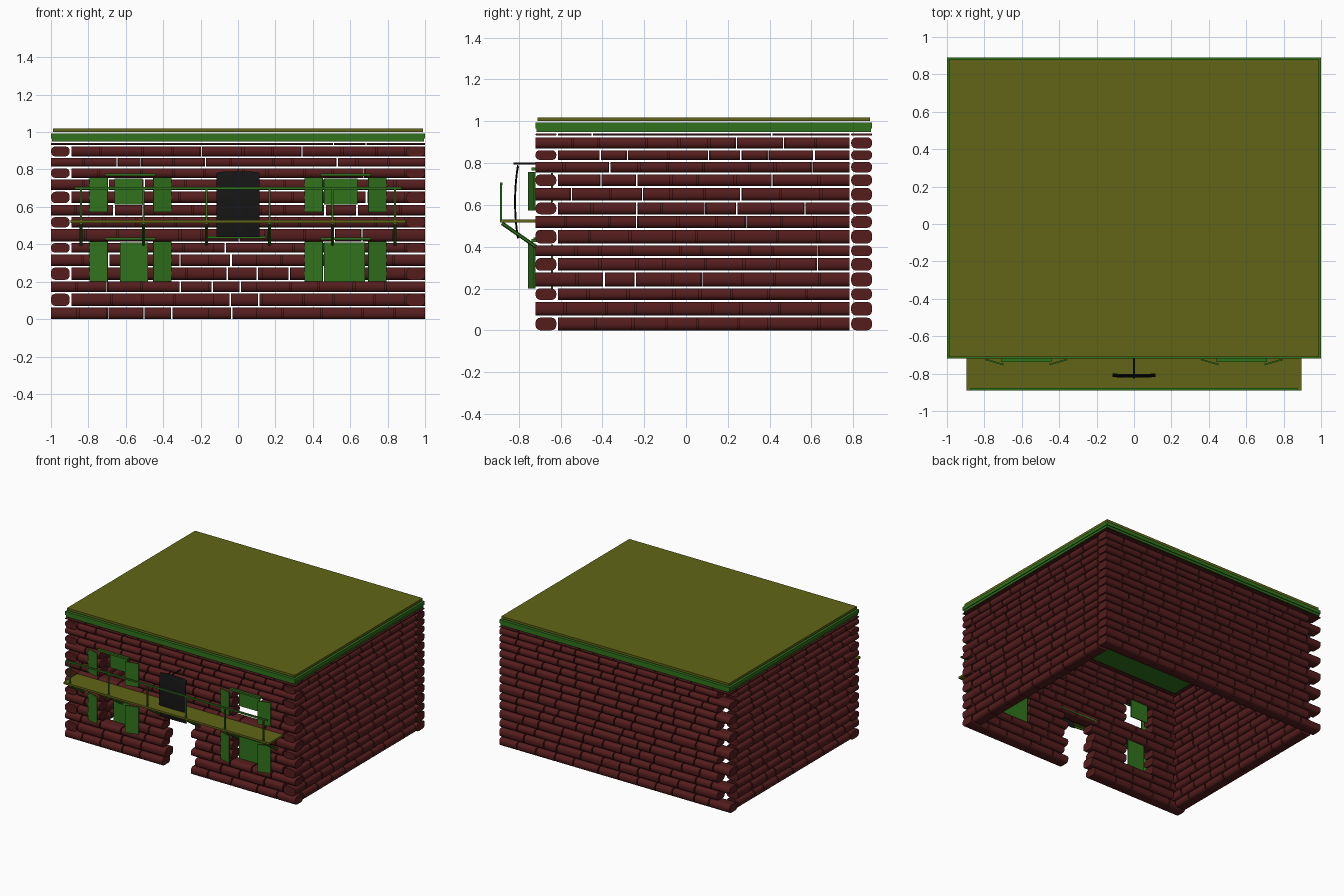
import bpy, bmesh, math, random
from mathutils import Matrix, Vector

if "Cube" in bpy.data.objects:
    bpy.data.objects.remove(bpy.data.objects["Cube"])
random.seed(4)

def material(name, rgb):
    m = bpy.data.materials.new(name)
    m.diffuse_color = (*rgb, 1)
    m.use_nodes = True
    m.node_tree.nodes["Principled BSDF"].inputs["Base Color"].default_value = m.diffuse_color
    return m

RED = material("dark_red", (0.09, 0.012, 0.012))
GREEN = material("green", (0.03, 0.17, 0.012))
OLIVE = material("olive", (0.12, 0.13, 0.008))
BLACK = material("black", (0.008, 0.008, 0.008))

def finish(bm, name, mat):
    bmesh.ops.recalc_face_normals(bm, faces=bm.faces)
    me = bpy.data.meshes.new(name)
    bm.to_mesh(me)
    bm.free()
    ob = bpy.data.objects.new(name, me)
    me.materials.append(mat)
    bpy.context.collection.objects.link(ob)
    return ob

def box(name, x, y, z, mat, rot=0.0):
    """Box from (min, max) ranges, optionally turned about its vertical axis."""
    bm = bmesh.new()
    c = Vector([(r[0] + r[1]) / 2 for r in (x, y, z)])
    s = [r[1] - r[0] for r in (x, y, z)]
    bmesh.ops.create_cube(bm, size=1, matrix=Matrix.Translation(c)
                          @ Matrix.Rotation(rot, 4, 'Z') @ Matrix.Diagonal((*s, 1)))
    return finish(bm, name, mat)

def rod(name, a, b, r, mat, sides=8):
    a, b = Vector(a), Vector(b)
    bm = bmesh.new()
    q = (b - a).to_track_quat('Z', 'Y').to_matrix().to_4x4()
    bmesh.ops.create_cone(bm, cap_ends=True, segments=sides, radius1=r, radius2=r,
                          depth=(b - a).length, matrix=Matrix.Translation((a + b) / 2) @ q)
    return finish(bm, name, mat)

# Overall layout
X0, X1, Y0, Y1, T = -1.0, 1.0, -0.72, 0.89, 0.1
ROWS = [0, .07, .145, .21, .285, .355, .415, .49, .555, .62, .69, .755, .815, .87, .932, .947]
GAP = 0.009

def brick(bm, axis, a, b, mid, z0, z1):
    """Log-like brick: rounded section pushed along the wall."""
    hd, hz = T / 2, (z1 - z0) / 2
    r = min(0.024, hz * 0.85)
    rings = [[], []]
    for sx, sz, start in ((1, 1, 0), (-1, 1, 90), (-1, -1, 180), (1, -1, 270)):
        for k in range(4):
            t = math.radians(start + 30 * k)
            d = mid + sx * (hd - r) + r * math.cos(t)
            z = (z0 + z1) / 2 + sz * (hz - r) + r * math.sin(t)
            for ring, p in zip(rings, (a, b)):
                ring.append(bm.verts.new((p, d, z) if axis == 'x' else (d, p, z)))
    n = len(rings[0])
    for i in range(n):
        j = (i + 1) % n
        bm.faces.new((rings[0][i], rings[0][j], rings[1][j], rings[1][i]))
    bm.faces.new(rings[0])
    bm.faces.new(rings[1])

def run(bm, axis, a, b, mid, z0, z1):
    """Fill one stretch of a course with bricks of varied length."""
    n = max(1, round((b - a) / 0.17))
    cuts = [a + (b - a) * (i + (random.uniform(-.22, .22) if 0 < i < n else 0)) / n
            for i in range(n + 1)]
    for p, q in zip(cuts, cuts[1:]):
        brick(bm, axis, p, q - (GAP if q != cuts[-1] else 0), mid, z0, z1)

# Brick walls, with door and window openings left in the front courses
walls = {k: bmesh.new() for k in ("front_wall", "back_wall", "left_wall", "right_wall")}
for i in range(len(ROWS) - 1):
    z0, z1 = ROWS[i], ROWS[i + 1] - (GAP if i < 14 else .006)
    odd = i % 2
    holes = []
    if i <= 5:
        holes.append((-.13, .13) if odd else (-.155, .095))
    if 3 <= i <= 5 or 8 <= i <= 10:
        holes += [(-.70, -.45), (.45, .70)]
    a = X0 + T + GAP if odd else X0
    end = X1 - T - GAP if odd else X1
    for h0, h1 in sorted(holes):
        run(walls["front_wall"], 'x', a, h0, Y0 + T / 2, z0, z1)
        a = h1
    run(walls["front_wall"], 'x', a, end, Y0 + T / 2, z0, z1)
    run(walls["back_wall"], 'x', X0 + T + GAP if odd else X0, X1, Y1 - T / 2, z0, z1)
    ya = Y0 if odd else Y0 + T + GAP
    for name, x in (("left_wall", X0 + T / 2), ("right_wall", X1 - T / 2)):
        run(walls[name], 'y', ya, Y1 - T - GAP, x, z0, z1)
for name, bm in walls.items():
    ob = finish(bm, name, RED)
    bpy.ops.object.select_all(action='DESELECT')
    ob.select_set(True)
    bpy.context.view_layer.objects.active = ob
    bpy.ops.object.shade_smooth_by_angle(angle=math.radians(40))

# Cornice and flat roof
box("cornice_lower", (X0 + .006, X1 - .006), (Y0 + .006, Y1 - .006), (.949, .966), GREEN)
box("cornice_upper", (X0, X1), (Y0, Y1), (.966, .993), GREEN)
box("roof_plate", (X0 + .01, X1 - .01), (Y0 + .01, Y1 - .01), (1.0, 1.018), OLIVE)

# Balcony with railing and diagonal brackets
box("balcony_floor", (-.895, .895), (-.89, Y0 + .01), (.515, .53), OLIVE)
box("balcony_rail", (-.875, .875), (-.89, -.878), (.694, .706), GREEN)
for x in (-.84, -.505, -.168, .168, .505, .84):
    box("balcony_post", (x - .005, x + .005), (-.889, -.879), (.53, .695), GREEN)
    rod("balcony_bracket", (x, -.88, .512), (x, -.715, .398), .009, GREEN, 6)

# Windows: lintel, sill, angled shutters and inner panel
PANELS = {(-1, 0): (-.63, -.48), (-1, 1): (-.66, -.51), (1, 0): (.46, .68), (1, 1): (.46, .64)}
for (side, floor), px in PANELS.items():
    z0, z1 = ((.20, .415), (.572, .757))[floor]
    cx = side * .575
    box("window_lintel", (cx - .135, cx + .135), (-.738, Y0 + .03), (z1 + .008, z1 + .022), GREEN)
    box("window_panel", px, (-.645, -.637), (z0 + (.04 if floor else 0), z1 - .005), GREEN)
    for s in (-1, 1):
        sx = cx + s * .17
        box("window_shutter", (sx - .05, sx + .05), (-.742, -.734), (z0, z1), GREEN,
            rot=s * math.radians(16))

# Door lintel
box("door_lintel", (-.17, .15), (-.73, Y0 + T), (.431, .445), GREEN)

# Hanging board, gently bowed, on its rod
bm = bmesh.new()
bmesh.ops.create_grid(bm, x_segments=8, y_segments=12, size=1)
for v in bm.verts:
    u, w = v.co.x, v.co.y
    top = .008 * u ** 4 if w > .9 else 0
    v.co = (u * .115, -.808 - .014 * (1 - w * w) + .004 * u * u, .615 + w * .175 - top)
board = finish(bm, "hanging_board", BLACK)
board.modifiers.new("thickness", 'SOLIDIFY').thickness = .005
rod("board_rod", (0, Y0 + .01, .798), (0, -.825, .798), .005, BLACK)
